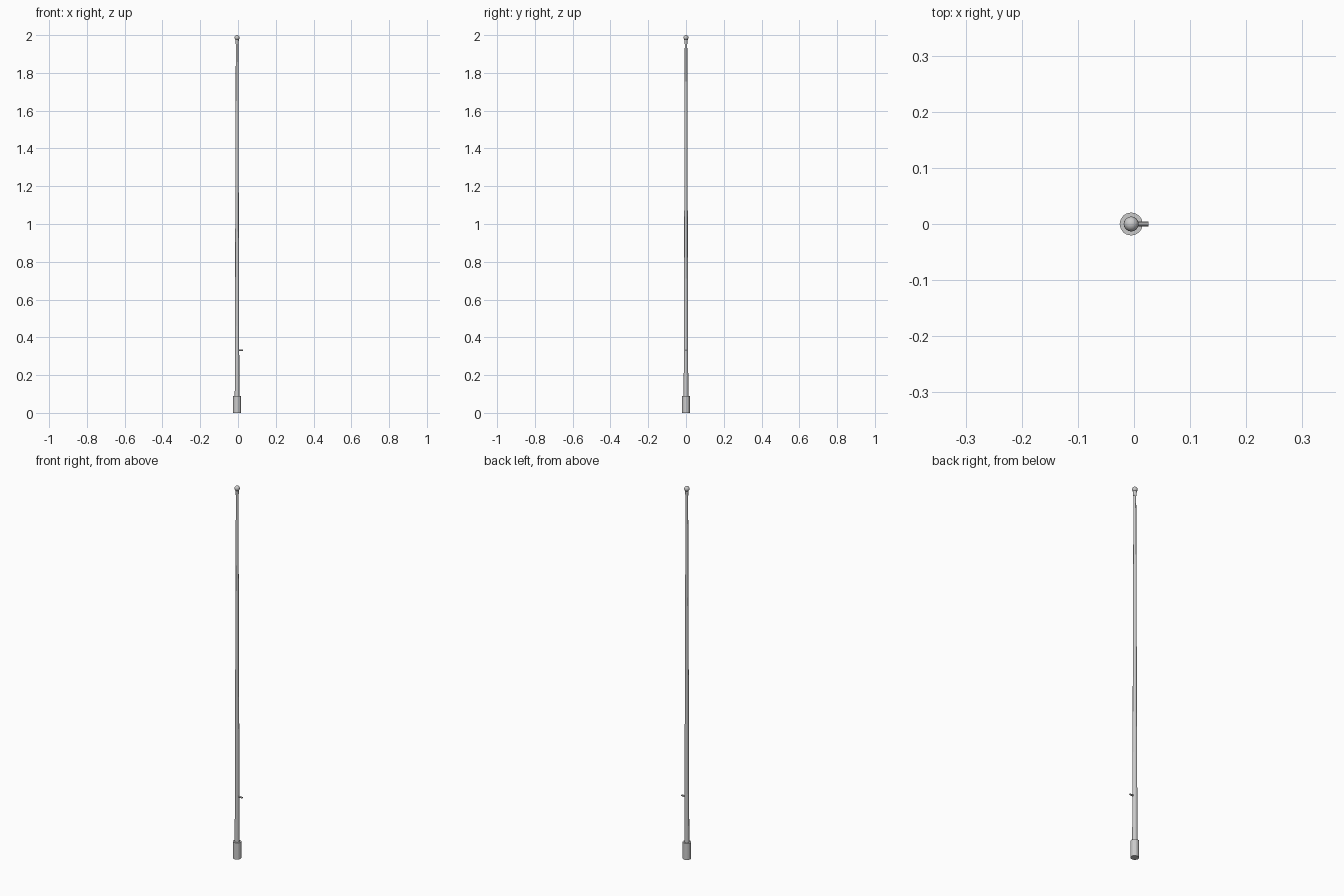
import bpy, bmesh, math

if "Cube" in bpy.data.objects:
    bpy.data.objects.remove(bpy.data.objects["Cube"])

AXIS_X = -0.005  # pole axis, offset because the cleat sticks out on +x


def lathe(name, profile, sides=16):
    """Closed solid of revolution from (radius, z) points, bottom to top."""
    bm = bmesh.new()
    rings = []
    for r, z in profile:
        rings.append([bm.verts.new((r * math.cos(2 * math.pi * i / sides),
                                    r * math.sin(2 * math.pi * i / sides), z))
                      for i in range(sides)])
    for a, b in zip(rings, rings[1:]):
        for i in range(sides):
            j = (i + 1) % sides
            bm.faces.new((a[i], a[j], b[j], b[i]))
    bm.faces.new(rings[0][::-1])
    bm.faces.new(rings[-1])
    mesh = bpy.data.meshes.new(name)
    bm.to_mesh(mesh)
    bm.free()
    obj = bpy.data.objects.new(name, mesh)
    obj.location.x = AXIS_X
    bpy.context.collection.objects.link(obj)
    return obj


# Ground sleeve
lathe("base_collar", [(0.0205, 0), (0.0205, 0.089)])

# Long tapering shaft
lathe("pole_shaft", [(0.0125, 0.02), (0.0065, 1.97)])

# Flared cap under the ball
lathe("top_cap", [(0.0075, 1.952), (0.0095, 1.976)])

# Finial ball
bpy.ops.mesh.primitive_uv_sphere_add(segments=16, ring_count=10, radius=0.0134,
                                     location=(AXIS_X, 0, 1.9866))
ball = bpy.context.object
ball.name = "finial_ball"
bpy.ops.object.shade_smooth()

# Rope peg on the right side
peg = lathe("rope_peg", [(0.0045, 0.0), (0.0045, 0.03)], 10)
peg.rotation_euler.y = math.pi / 2
peg.location = (-0.0045, 0, 0.331)
